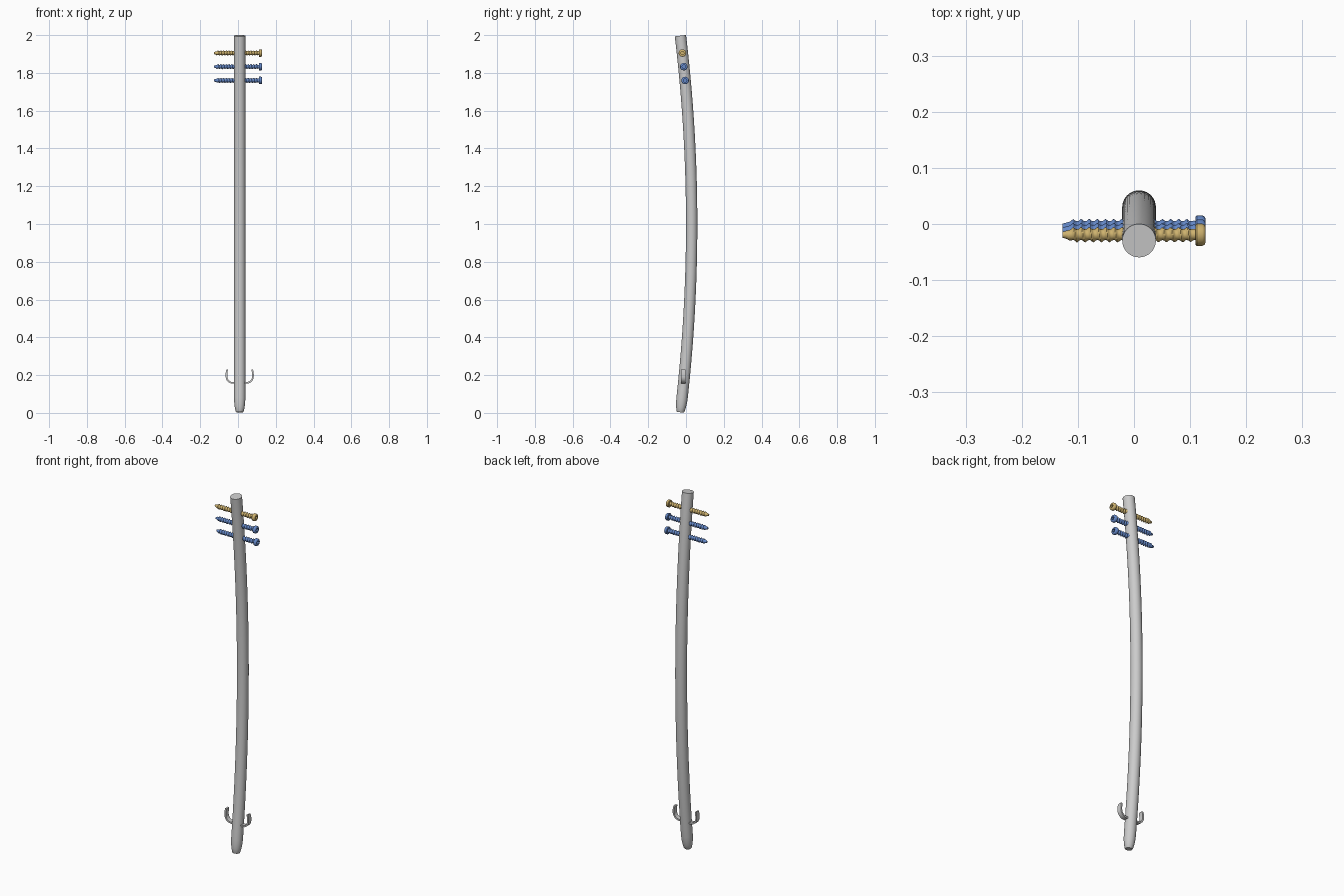
import bpy, bmesh
from math import pi, cos, sin, sqrt
from mathutils import Vector

if "Cube" in bpy.data.objects:
    bpy.data.objects.remove(bpy.data.objects["Cube"])

CX = 0.009          # nail axis in x
ROD_R = 0.03


def material(name, rgb):
    m = bpy.data.materials.new(name)
    m.diffuse_color = (*rgb, 1)
    m.use_nodes = True
    m.node_tree.nodes["Principled BSDF"].inputs["Base Color"].default_value = m.diffuse_color
    return m


def finish(name, bm, mat=None, angle=0.6):
    bmesh.ops.recalc_face_normals(bm, faces=bm.faces)
    me = bpy.data.meshes.new(name)
    bm.to_mesh(me)
    bm.free()
    ob = bpy.data.objects.new(name, me)
    bpy.context.collection.objects.link(ob)
    if mat:
        me.materials.append(mat)
    bpy.ops.object.select_all(action='DESELECT')
    ob.select_set(True)
    bpy.context.view_layer.objects.active = ob
    bpy.ops.object.shade_smooth_by_angle(angle=angle)
    return ob


def loft(name, rings, mat=None, angle=0.6):
    """Skin closed rings of points and cap both ends."""
    bm = bmesh.new()
    vs = [[bm.verts.new(p) for p in r] for r in rings]
    n = len(vs[0])
    for a, b in zip(vs, vs[1:]):
        for i in range(n):
            j = (i + 1) % n
            bm.faces.new((a[i], a[j], b[j], b[i]))
    bm.faces.new(vs[0])
    bm.faces.new(vs[-1])
    return finish(name, bm, mat, angle)


def bow_y(z):
    return 0.03 - 0.06 * (z - 1) ** 2


# Bowed rod with a tapered lower tip
def rod_ring(z, r, n=40):
    t = Vector((0, -0.12 * (z - 1), 1)).normalized()
    side = Vector((0, t.z, -t.y))
    c = Vector((CX, bow_y(z), z))
    return [c + Vector((r * cos(2 * pi * i / n), 0, 0)) + side * r * sin(2 * pi * i / n)
            for i in range(n)]


profile = [(0.003, 0.018), (0.008, 0.021), (0.03, 0.026), (0.055, 0.029)]
profile += [(0.08 + (1.997 - 0.08) * i / 40, ROD_R) for i in range(41)]
loft("bowed_rod", [rod_ring(z, r) for z, r in profile])


# Locking screws: helical thread on the shaft, socketed round head
def screw(name, z, mat, n=24):
    y = bow_y(z)
    pitch, core, depth = 0.0145, 0.0098, 0.0042
    x0, x1, steps = -0.127, 0.110, 130

    def radius(x, i):
        phase = (x / pitch - i / n) % 1
        ridge = max(0, 1 - abs(phase - 0.5) / 0.32)
        fade = min(1, max(0, (x - x0 - 0.006) / 0.014), max(0, (x1 - x) / 0.01))
        taper = min(1, 0.55 + 0.45 * (x - x0) / 0.016)
        return core * taper + depth * ridge * fade

    def ring(x, rad):
        return [(x, y + rad(i) * cos(2 * pi * i / n), z + rad(i) * sin(2 * pi * i / n))
                for i in range(n)]

    rings = [ring(x, lambda i, x=x: radius(x, i))
             for x in (x0 + (x1 - x0) * k / steps for k in range(steps + 1))]
    for x, r in [(0.110, 0.018), (0.112, 0.0198), (0.122, 0.0198), (0.126, 0.0175), (0.127, 0.015)]:
        rings.append(ring(x, lambda i, r=r: r))

    # hexagonal socket in the head
    def hexagon(i):
        a = (2 * pi * i / n) % (pi / 3) - pi / 6
        return 0.0095 * cos(pi / 6) / cos(a)

    rings += [ring(0.127, hexagon), ring(0.117, hexagon)]
    loft(name, rings, mat, 0.7)


gold = material("gold", (0.62, 0.45, 0.16))
blue = material("blue", (0.13, 0.25, 0.58))
screw("top_screw", 1.905, gold)
screw("middle_screw", 1.833, blue)
screw("lower_screw", 1.760, blue)


# Curved flat anchor hooks on both sides near the tip
def hook(name, s):
    path = [Vector((0.012, 0.159)), Vector((0.036, 0.159))]
    path += [Vector((0.036 + 0.034 * sin(a), 0.193 - 0.034 * cos(a)))
             for a in (pi / 2 * k / 10 for k in range(1, 11))]
    path += [Vector((0.070, 0.205)), Vector((0.069, 0.217)), Vector((0.066, 0.230))]
    rings = []
    for k, p in enumerate(path):
        d = (path[min(k + 1, len(path) - 1)] - path[max(k - 1, 0)]).normalized()
        nrm = Vector((-d.y, d.x)) * 0.0045
        w = 0.0125 if k < len(path) - 1 else 0.011
        rings.append([(CX + s * q.x, -0.014 + yy, q.y) for q, yy in
                      ((p + nrm, -w), (p + nrm, w), (p - nrm, w), (p - nrm, -w))])
    loft(name, rings)


hook("left_hook", -1)
hook("right_hook", 1)
